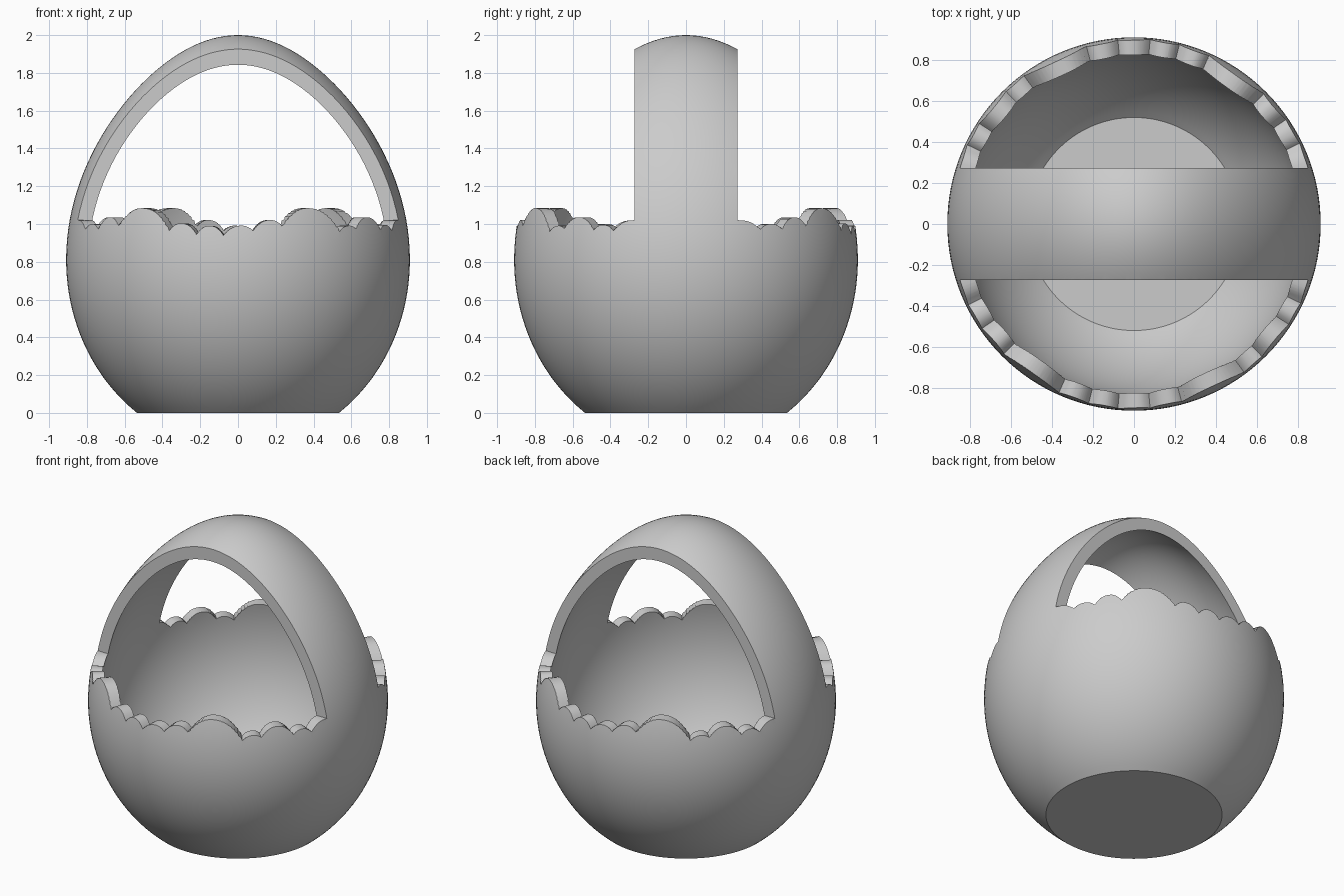
import bpy, bmesh, math

if "Cube" in bpy.data.objects:
    bpy.data.objects.remove(bpy.data.objects["Cube"])

SEG, RINGS = 128, 56
MID = 0.81            # height of the widest ring
HANDLE = 0.272        # half width of the handle

grey = bpy.data.materials.new("plain grey")
grey.diffuse_color = (0.6, 0.6, 0.6, 1)
grey.use_nodes = True
grey.node_tree.nodes["Principled BSDF"].inputs["Base Color"].default_value = grey.diffuse_color


def new_object(name, bm):
    bmesh.ops.recalc_face_normals(bm, faces=bm.faces[:])
    me = bpy.data.meshes.new(name)
    bm.to_mesh(me)
    bm.free()
    ob = bpy.data.objects.new(name, me)
    bpy.context.collection.objects.link(ob)
    return ob


def egg_profile(radius, up, down, floor):
    """Half outline of an egg with a flat base, from the floor to the tip."""
    start = -math.asin((MID - floor) / down)
    pts = []
    for i in range(RINGS):
        a = start + (math.pi / 2 - start) * i / RINGS
        s = math.sin(a)
        taper = 1 - 0.16 * s * s if s > 0 else 1
        pts.append((radius * math.cos(a) * taper, MID + s * (up if s > 0 else down)))
    return pts, MID + up


def egg(name, radius, up, down, floor):
    pts, tip = egg_profile(radius, up, down, floor)
    bm = bmesh.new()
    rings = [[bm.verts.new((r * math.cos(2 * math.pi * k / SEG),
                            r * math.sin(2 * math.pi * k / SEG), z))
              for k in range(SEG)] for r, z in pts]
    top = bm.verts.new((0, 0, tip))
    bm.faces.new(rings[0])
    for k in range(SEG):
        n = (k + 1) % SEG
        for a, b in zip(rings, rings[1:]):
            bm.faces.new((a[k], a[n], b[n], b[k]))
        bm.faces.new((rings[-1][k], rings[-1][n], top))
    return new_object(name, bm)


# Scalloped rim: valley (angle from the front, height) and the crest after it
VALLEYS = [(-64, .972), (-55.5, .972), (-45, .99), (-24, .965), (-14.2, .945),
           (-5, .94), (5, .965), (15, .99), (36.6, .96), (44, .975),
           (57, .968), (64.6, .965)]
CRESTS = [1.0, 1.035, 1.083, 1.003, .99, .99, 1.02, 1.083, .99, 1.035, .995]
END, END_Z = 72, 1.02


def rim_points():
    pts = [(-78, END_Z)]
    n = 8
    a0, z0 = VALLEYS[0]
    for i in range(n):                       # half scallop beside the handle
        u = i / n
        pts.append((-END + (a0 + END) * u, z0 + (END_Z - z0) * math.sqrt(1 - .9 * u * u) * (1 - u ** 4)))
    for (a0, z0), (a1, z1), c in zip(VALLEYS, VALLEYS[1:], CRESTS):
        for i in range(2 * n):
            t = i / (2 * n)
            u = 2 * t - 1
            pts.append((a0 + (a1 - a0) * t, z0 + (z1 - z0) * t + (c - (z0 + z1) / 2) * (1 - abs(u) ** 2.3)))
    a0, z0 = VALLEYS[-1]
    for i in range(n + 1):                   # half scallop on the other side
        u = 1 - i / n
        pts.append((END + (a0 - END) * u, z0 + (END_Z - z0) * math.sqrt(1 - .9 * u * u) * (1 - u ** 4)))
    pts.append((78, END_Z))
    return pts


def opening(name, turn):
    """Solid that clears the space beside the handle, above the scalloped rim."""
    bm = bmesh.new()
    cols = []
    for deg, z in rim_points():
        a = math.radians(deg)
        col = []
        for r, h in ((HANDLE / math.cos(a), z), (1.6, z), (1.6, 2.4), (HANDLE / math.cos(a), 2.4)):
            col.append(bm.verts.new((turn * r * math.sin(a), -turn * r * math.cos(a), h)))
        cols.append(col)
    for a, b in zip(cols, cols[1:]):
        for i in range(4):
            j = (i + 1) % 4
            bm.faces.new((a[i], a[j], b[j], b[i]))
    bm.faces.new(cols[0])
    bm.faces.new(cols[-1])
    return new_object(name, bm)


# Egg shaped basket, hollowed out and opened on both sides of the handle
basket = egg("egg_basket", 0.91, 1.19, 1.001, 0.0)
cutters = [egg("hollow_cutter", 0.838, 1.115, 0.93, 0.08),
           opening("front_opening_cutter", 1), opening("back_opening_cutter", -1)]
for c in cutters:
    mod = basket.modifiers.new(c.name, 'BOOLEAN')
    mod.operation = 'DIFFERENCE'
    mod.solver = 'EXACT'
    mod.object = c
    c.hide_render = True

# Bake the cuts, then remove the cutters
deps = bpy.context.evaluated_depsgraph_get()
cut_mesh = bpy.data.meshes.new_from_object(basket.evaluated_get(deps))
basket.modifiers.clear()
basket.data = cut_mesh
for c in cutters:
    bpy.data.objects.remove(c)
cut_mesh.materials.clear()
cut_mesh.materials.append(grey)

bpy.ops.object.select_all(action='DESELECT')
basket.select_set(True)
bpy.context.view_layer.objects.active = basket
bpy.ops.object.shade_smooth_by_angle(angle=math.radians(30))
